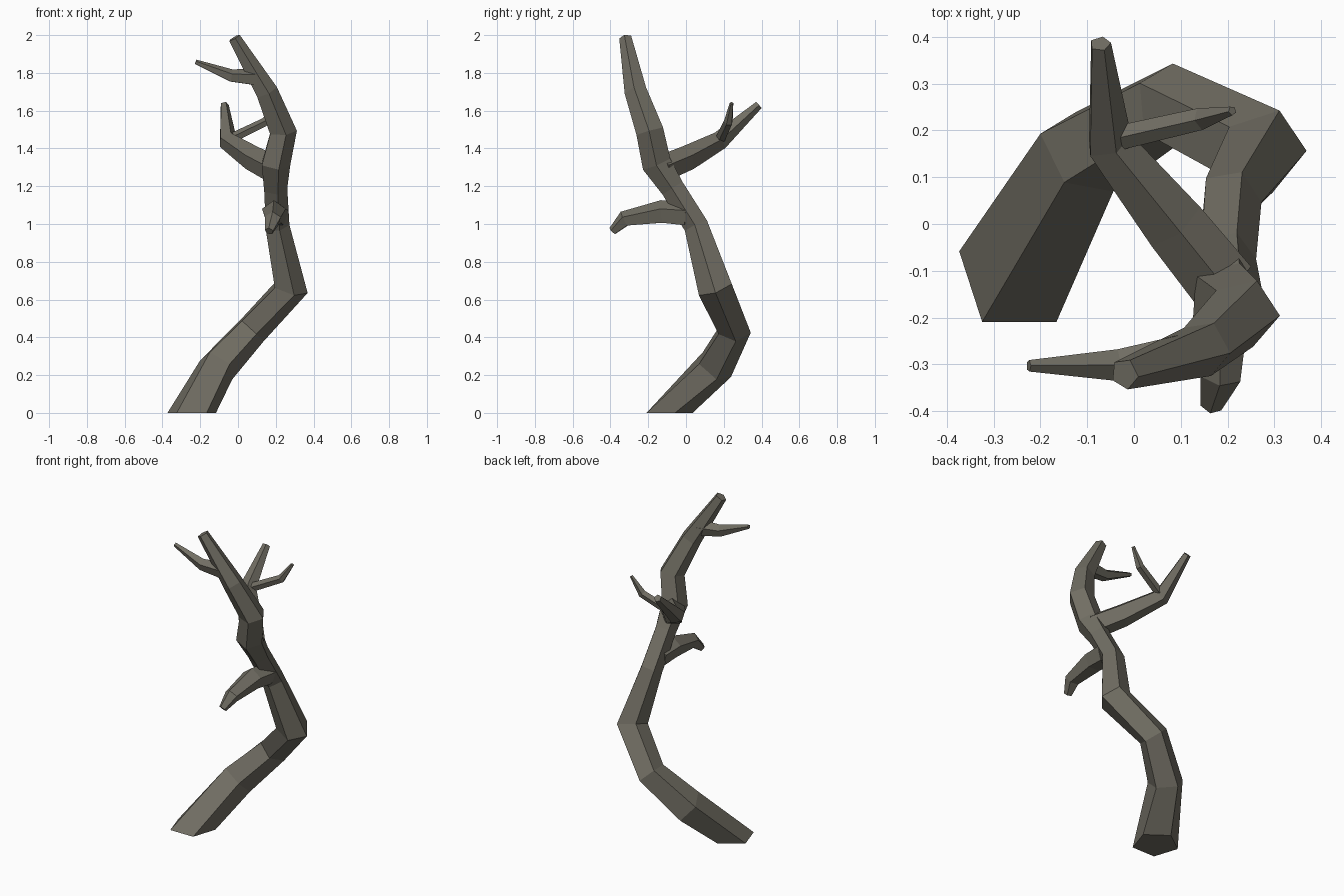
import bpy, bmesh, math
from mathutils import Vector

cube = bpy.data.objects.get("Cube")
if cube:
    bpy.data.objects.remove(cube, do_unlink=True)

bark = bpy.data.materials.new("grey_brown_bark")
bark.use_nodes = True
colour = (0.165, 0.155, 0.125, 1)
bark.diffuse_color = colour
bark.node_tree.nodes["Principled BSDF"].inputs["Base Color"].default_value = colour


def limb(name, path, start=None, side=(0, 1, 0), sides=5):
    """Faceted tapering tube through (x, y, z, radius) points."""
    pts = [Vector(p[:3]) for p in path]
    dirs = [(b - a).normalized() for a, b in zip(pts, pts[1:])]
    normals = [Vector(start) if start else dirs[0]]
    normals += [(a + b).normalized() for a, b in zip(dirs, dirs[1:])] + [dirs[-1]]
    bm = bmesh.new()
    rings = []
    u = Vector(side)
    for i, (p, n) in enumerate(zip(pts, normals)):
        if i:  # carry the ring's orientation along the limb without twist
            u = normals[i - 1].rotation_difference(n) @ u
        u = (u - n * u.dot(n)).normalized()
        v = n.cross(u)
        angles = [math.tau * k / sides for k in range(sides)]
        rings.append([bm.verts.new(p + path[i][3] * (u * math.cos(a) + v * math.sin(a)))
                      for a in angles])
    for lo, hi in zip(rings, rings[1:]):
        for k in range(sides):
            j = (k + 1) % sides
            bm.faces.new((lo[k], lo[j], hi[j], hi[k]))
    bm.faces.new(rings[0][::-1])
    bm.faces.new(rings[-1])
    bmesh.ops.recalc_face_normals(bm, faces=bm.faces)
    mesh = bpy.data.meshes.new(name)
    bm.to_mesh(mesh)
    bm.free()
    mesh.materials.append(bark)
    obj = bpy.data.objects.new(name, mesh)
    bpy.context.collection.objects.link(obj)
    return obj


# Bent main stem, cut flat at the ground
limb("trunk", [(-0.245, -0.10, 0, 0.135), (-0.11, 0.15, 0.245, 0.105),
               (0.07, 0.255, 0.44, 0.09), (0.275, 0.155, 0.66, 0.097),
               (0.205, 0.055, 0.99, 0.068), (0.195, -0.07, 1.19, 0.066),
               (0.195, -0.155, 1.32, 0.082), (0.235, -0.19, 1.49, 0.077),
               (0.15, -0.265, 1.70, 0.062), (-0.02, -0.32, 1.985, 0.034)],
     start=(0, 0, 1))

# Short stub reaching forward and drooping
limb("front_stub", [(0.2, 0.0, 1.05, 0.07), (0.19, -0.13, 1.06, 0.066),
                    (0.185, -0.325, 1.025, 0.045), (0.165, -0.388, 0.962, 0.024)],
     side=(0, 0, 1))

# Rear branch and its side twig
limb("rear_branch", [(0.19, -0.13, 1.29, 0.075), (0.085, 0.0, 1.345, 0.07),
                     (-0.055, 0.175, 1.44, 0.052), (-0.072, 0.385, 1.63, 0.023)],
     side=(0, 0, 1))
limb("rear_twig", [(-0.05, 0.18, 1.445, 0.028), (0.145, 0.225, 1.54, 0.025),
                   (0.21, 0.242, 1.64, 0.01)], side=(0, 0, 1))

# Twig near the crown
limb("crown_twig", [(0.1, -0.285, 1.775, 0.05), (-0.035, -0.302, 1.783, 0.036),
                    (-0.225, -0.303, 1.858, 0.013)], side=(0, 0, 1))
